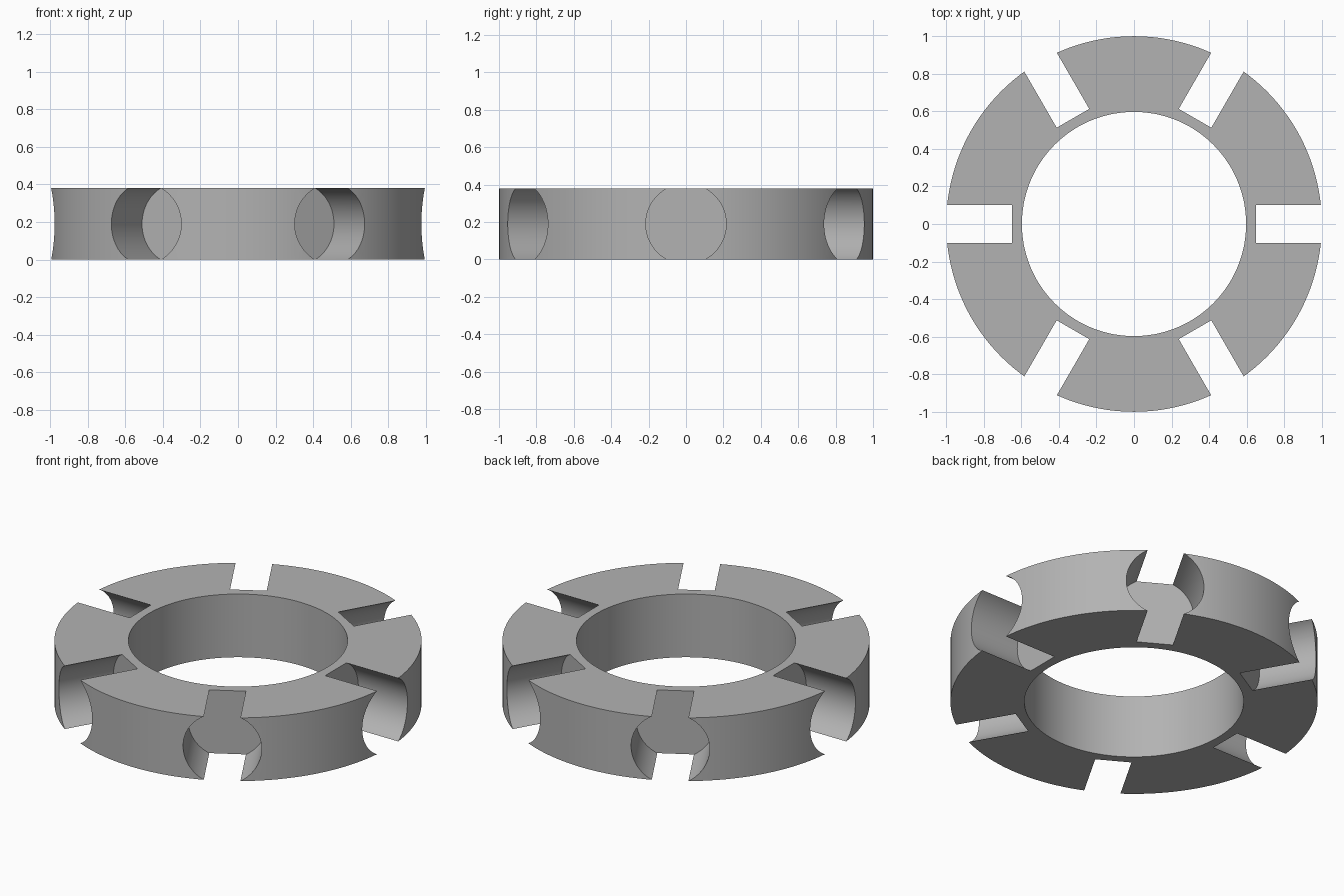
import bpy
import bmesh
from math import pi, radians
from mathutils import Matrix

OUTER, INNER, HEIGHT = 1.0, 0.597, 0.38
POCKET_RADIUS, POCKET_FLOOR, POCKET_COUNT = 0.215, 0.65, 6
POCKET_LENGTH = 0.6

cube = bpy.data.objects.get("Cube")
if cube:
    bpy.data.objects.remove(cube, do_unlink=True)


def add_object(name, bm):
    mesh = bpy.data.meshes.new(name)
    bmesh.ops.recalc_face_normals(bm, faces=bm.faces)
    bm.to_mesh(mesh)
    bm.free()
    obj = bpy.data.objects.new(name, mesh)
    bpy.context.collection.objects.link(obj)
    return obj


def add_cylinder(bm, radius, depth, segments, matrix):
    bmesh.ops.create_cone(bm, cap_ends=True, segments=segments, radius1=radius,
                          radius2=radius, depth=depth, matrix=matrix)


def cut(target, cutter):
    mod = target.modifiers.new("cut", "BOOLEAN")
    mod.operation = "DIFFERENCE"
    mod.solver = "EXACT"
    mod.object = cutter
    bpy.context.view_layer.objects.active = target
    bpy.ops.object.modifier_apply(modifier=mod.name)
    bpy.data.objects.remove(cutter, do_unlink=True)


# Material
metal = bpy.data.materials.new("plain grey")
metal.use_nodes = True
grey = (0.45, 0.45, 0.45, 1)
metal.diffuse_color = grey
metal.node_tree.nodes["Principled BSDF"].inputs["Base Color"].default_value = grey

# Cage ring body
middle = Matrix.Translation((0, 0, HEIGHT / 2))
bm = bmesh.new()
add_cylinder(bm, OUTER, HEIGHT, 144, middle)
cage_ring = add_object("cage_ring", bm)
cage_ring.data.materials.append(metal)

# Central bore
bm = bmesh.new()
add_cylinder(bm, INNER, HEIGHT * 2, 144, middle)
cut(cage_ring, add_object("bore_cutter", bm))

# Flat-floored round pockets around the rim, open at top and bottom
bm = bmesh.new()
lay_along_x = Matrix.Rotation(pi / 2, 4, "Y")
outward = Matrix.Translation((POCKET_FLOOR + POCKET_LENGTH / 2, 0, 0))
for i in range(POCKET_COUNT):
    turn = Matrix.Rotation(2 * pi * i / POCKET_COUNT, 4, "Z")
    add_cylinder(bm, POCKET_RADIUS, POCKET_LENGTH, 72,
                 middle @ turn @ outward @ lay_along_x)
cut(cage_ring, add_object("pocket_cutter", bm))

# Smooth walls with crisp rims
bpy.ops.object.select_all(action="DESELECT")
cage_ring.select_set(True)
bpy.context.view_layer.objects.active = cage_ring
bpy.ops.object.shade_smooth_by_angle(angle=radians(30))
